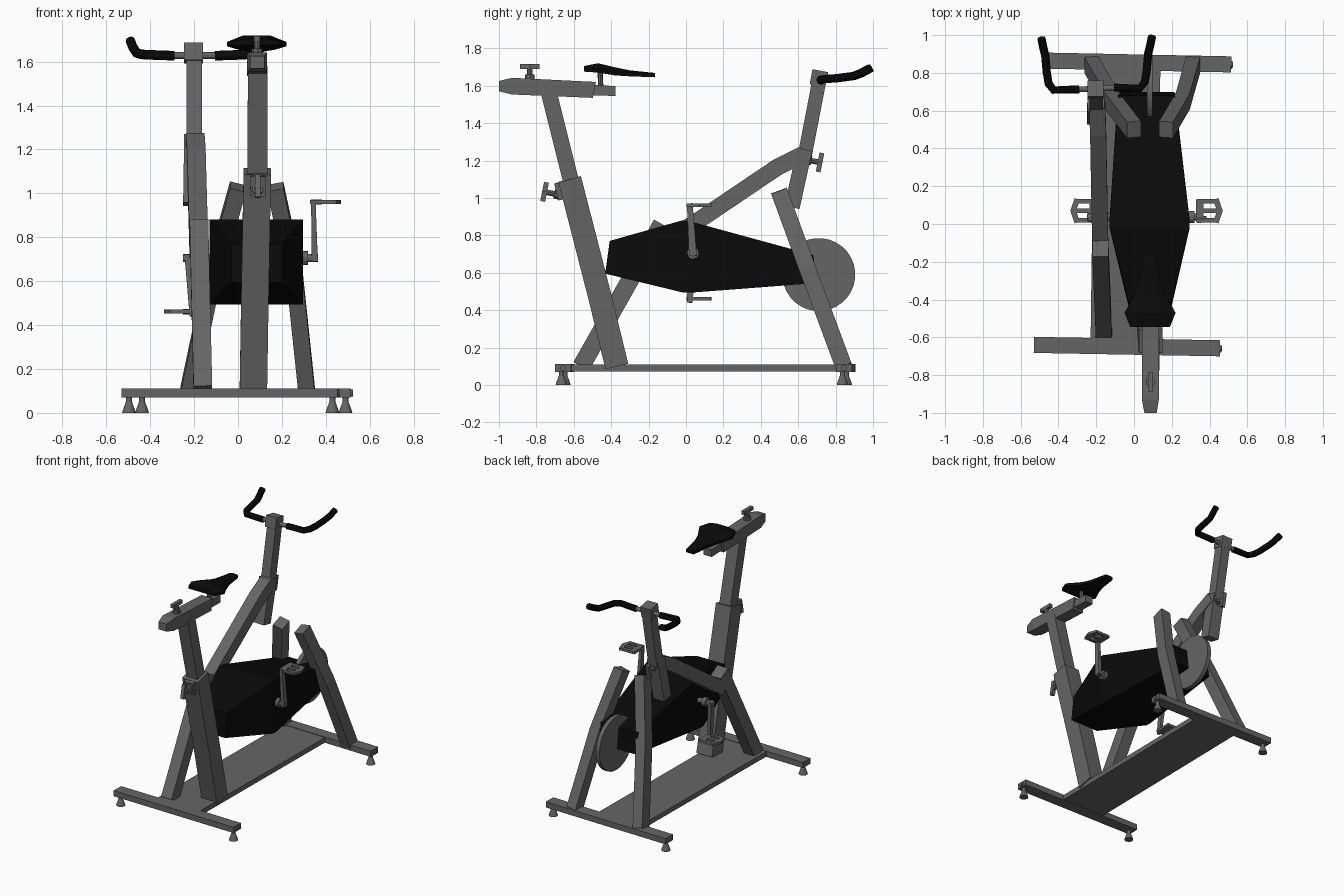
import bpy, bmesh, math
from mathutils import Vector as V


def material(name, c):
    m = bpy.data.materials.new(name)
    m.diffuse_color = (c, c, c, 1)
    return m


black = material("black", 0.003)
grey = material("dark grey", 0.13)


def loft(name, rings, mat=None):
    """Skin a list of matching rings and cap both ends."""
    bm = bmesh.new()
    rs = [[bm.verts.new(p) for p in r] for r in rings]
    n = len(rs[0])
    for a, b in zip(rs, rs[1:]):
        for i in range(n):
            bm.faces.new((a[i], a[(i + 1) % n], b[(i + 1) % n], b[i]))
    bm.faces.new(rs[0])
    bm.faces.new(rs[-1])
    bmesh.ops.recalc_face_normals(bm, faces=bm.faces)
    me = bpy.data.meshes.new(name)
    bm.to_mesh(me)
    bm.free()
    ob = bpy.data.objects.new(name, me)
    bpy.context.collection.objects.link(ob)
    me.materials.append(mat or grey)
    return ob


def sweep(name, pts, section, mat=None, side=V((1, 0, 0)), scales=None):
    """Sweep a 2D section along a path; 'side' is the section's first axis."""
    pts = [V(p) for p in pts]
    rings = []
    for i, p in enumerate(pts):
        t = sum(((pts[j + 1] - pts[j]).normalized()
                 for j in (i - 1, i) if 0 <= j < len(pts) - 1), V()).normalized()
        u = (side - t * side.dot(t)).normalized()
        v = t.cross(u)
        s = scales[i] if scales else 1
        rings.append([p + (u * a + v * b) * s for a, b in section])
    return loft(name, rings, mat)


def beam(name, pts, w, d, mat=None, **k):
    w, d = w / 2, d / 2
    return sweep(name, pts, [(-w, -d), (w, -d), (w, d), (-w, d)], mat, **k)


def rod(name, pts, r, n=12, mat=None, side=V((0.13, 0.1, 1)), scales=None):
    sec = [(r * math.cos(i * math.tau / n), r * math.sin(i * math.tau / n)) for i in range(n)]
    return sweep(name, pts, sec, mat, side, scales)


def rect(y, x0, x1, z0, z1, lean=0):
    return [(x0, y - lean, z0), (x1, y - lean, z0), (x1, y + lean, z1), (x0, y + lean, z1)]


def knob(name, base, direction, length, handle_dir):
    """T-shaped adjustment knob."""
    b, d, h = V(base), V(direction).normalized(), V(handle_dir).normalized()
    e = b + d * length
    rod(name + "_stem", [b, e], 0.015, 8, side=V((1, 0.1, 0.2)))
    rod(name + "_collar", [b, b + d * length * 0.35], 0.026, 8, side=V((1, 0.1, 0.2)))
    c = e - d * 0.012
    beam(name + "_handle", [c - h * 0.052, c + h * 0.052], 0.026, 0.026)


# Base: two cross bars, floor plate and feet
for nm, a, b in (("front", (-0.53, -0.64), (0.455, -0.658)), ("rear", (-0.47, 0.865), (0.515, 0.845))):
    beam(nm + "_base_bar", [(*a, 0.09), (*b, 0.09)], 0.085, 0.042, side=V((0, 1, 0)))
    for x, y in ((a[0] + 0.033, a[1]), (b[0] - 0.025, b[1])):
        rod(nm + "_foot", [(x, y - 0.008, z) for z in (0, 0.012, 0.05, 0.08)], 0.031, 12,
            side=V((1, 0, 0)), scales=[1, 0.9, 0.45, 0.45])
    x, y = b
    rod(nm + "_bar_plug", [(x, y, 0.09), (x + 0.01, y, 0.09)], 0.016, 8)
loft("floor_plate", [rect(-0.62, -0.23, 0.12, 0.072, 0.108), rect(0.85, -0.21, 0.14, 0.072, 0.108)])

# Seat tube and telescoping post
beam("seat_tube", [(0.07, -0.37, 0.1), (0.076, -0.46, 0.47), (0.088, -0.622, 1.1)], 0.125, 0.125)
beam("seat_post", [(0.088, -0.6, 1.03), (0.09, -0.735, 1.57)], 0.09, 0.085)
beam("seat_tube_bracket", [(0.09, -0.668, 0.99), (0.092, -0.69, 1.08)], 0.07, 0.03)
knob("seat_height_knob", (0.09, -0.67, 1.015), (0, -1, 0.2), 0.1, (0, 0.2, 1))

# Seat slider
loft("seat_slider", [rect(-1.0, 0.055, 0.12, 1.57, 1.625), rect(-0.93, 0.042, 0.132, 1.553, 1.642),
                     rect(-0.49, 0.042, 0.132, 1.535, 1.62, 0.008)])
loft("inner_slider", [rect(-0.55, 0.055, 0.12, 1.55, 1.607), rect(-0.376, 0.055, 0.12, 1.545, 1.598)])
knob("seat_slide_knob", (0.087, -0.835, 1.63), (0, 0, 1), 0.085, (0, 1, 0))

# Saddle
rod("saddle_stem", [(0.087, -0.455, 1.58), (0.087, -0.46, 1.69)], 0.014, 8, side=V((1, 0, 0)))
loft("saddle", [[(0.085 - w, y, lo), (0.085 + w, y, lo), (0.085 + w, y, lo + 0.02),
                 (0.085 + w * 0.45, y, hi), (0.085 - w * 0.45, y, hi), (0.085 - w, y, lo + 0.02)]
                for y, w, lo, hi in ((-0.545, 0.105, 1.675, 1.705), (-0.47, 0.135, 1.67, 1.72),
                                     (-0.38, 0.085, 1.655, 1.698), (-0.3, 0.055, 1.65, 1.682),
                                     (-0.165, 0.032, 1.645, 1.668))], black)

# Main frame: upright, rising tube, handlebar sleeve and post
beam("frame_upright", [(-0.16, -0.56, 0.1), (-0.178, -0.13, 0.86)], 0.085, 0.095)
beam("frame_rising_tube", [(-0.178, -0.14, 0.74), (-0.19, 0.49, 1.165), (-0.195, 0.63, 1.235)], 0.085, 0.09)
beam("handlebar_sleeve", [(-0.205, 0.567, 0.95), (-0.2, 0.635, 1.26)], 0.09, 0.082)
beam("handlebar_post", [(-0.2, 0.63, 1.2), (-0.2, 0.715, 1.64)], 0.07, 0.075)
beam("handlebar_clamp", [(-0.203, 0.703, 1.6), (-0.203, 0.718, 1.68)], 0.085, 0.085)
knob("handlebar_knob", (-0.2, 0.64, 1.205), (0, 1, -0.2), 0.09, (0, 0.2, 1))

# Handlebar and grips
rod("handlebar", [(-0.31, 0.712, 1.628), (-0.08, 0.722, 1.628)], 0.015)
for nm, c, s in (("left", -0.29, -1), ("right", -0.105, 1)):
    y = 0.713 if s < 0 else 0.722
    rod(nm + "_grip", [(c, y, 1.627), (c + s * 0.135, y - 0.004, 1.632), (c + s * 0.162, y + 0.03, 1.636),
                       (c + s * 0.172, y + 0.09, 1.64), (c + s * 0.18, y + 0.18, 1.652),
                       (c + s * 0.19, y + 0.22, 1.668), (c + s * 0.2, y + 0.27, 1.695)], 0.022, 10, black)

# Splayed rear legs
beam("right_rear_leg", [(0.17, 0.5, 1.03), (0.258, 0.65, 0.62), (0.313, 0.843, 0.1)], 0.075, 0.09)
beam("left_rear_leg", [(0.0, 0.5, 1.03), (-0.115, 0.65, 0.62), (-0.225, 0.843, 0.1)], 0.075, 0.09)

# Flywheel
rod("flywheel", [(x, 0.71, 0.59) for x in (0.068, 0.098)], 0.195, 32)

# Faceted drive housing
loft("drive_housing", [rect(-0.42, -0.03, 0.2, 0.595, 0.77, 0.012), rect(-0.02, -0.13, 0.295, 0.495, 0.88),
                       rect(0.02, -0.13, 0.295, 0.493, 0.875), rect(0.69, -0.085, 0.215, 0.545, 0.695, -0.01)], black)

# Cranks and pedals
rod("crank_axle", [(-0.25, 0.037, 0.705), (0.365, 0.037, 0.705)], 0.018)
for nm, x, s, up in (("right", 0.35, 1, 1), ("left", -0.23, -1, -1)):
    rod(nm + "_crank_hub", [(x - s * 0.06, 0.037, 0.705), (x - s * 0.03, 0.037, 0.705)], 0.032)
    tip = 0.705 + up * 0.25
    x2 = x + (0.003 if s > 0 else 0.01)
    beam(nm + "_crank_arm", [(x, 0.037, 0.705 - up * 0.015), (x2 - s * 0.01, 0.02, tip + up * 0.015)],
         0.024, 0.036, scales=[1.15, 0.85])
    z = tip + 0.006
    rod(nm + "_pedal_axle", [(x2 - s * 0.02, 0.03, z), (x2 + s * 0.03, 0.03, z)], 0.012, 8)
    # pedal frame: three rails joined by an inner bar and a pointed outer bar
    px = x2 - s * 0.02
    for y in (0.02, 0.07, 0.12):
        beam(nm + "_pedal_rail", [(px, y, z), (px + s * 0.115, y, z)], 0.024, 0.018, side=V((0, 1, 0)))
    beam(nm + "_pedal_inner_bar", [(px + s * 0.015, 0.01, z), (px + s * 0.015, 0.13, z)], 0.04, 0.018)
    beam(nm + "_pedal_outer_bar", [(px + s * 0.1, 0.008, z), (px + s * 0.122, 0.07, z),
                                   (px + s * 0.1, 0.132, z)], 0.03, 0.018)
